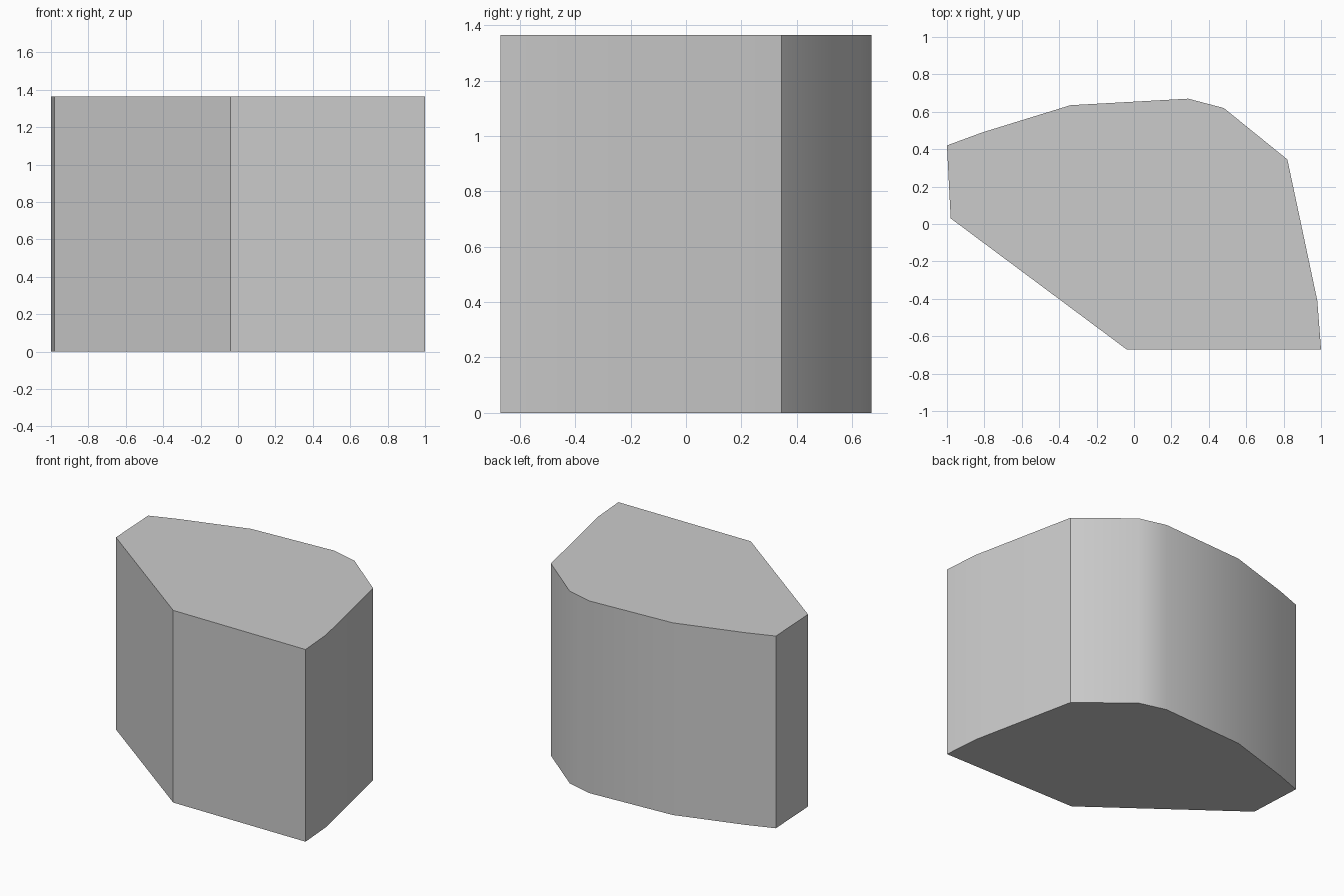
import bpy
import bmesh
import math

HEIGHT = 1.365
# Footprint corners, counter-clockwise seen from above
OUTLINE = [(-1, 0.42), (-0.98, 0.03), (-0.04, -0.67), (1, -0.67), (0.98, -0.41),
           (0.82, 0.345), (0.48, 0.62), (0.29, 0.67), (-0.34, 0.635), (-0.81, 0.49)]

cube = bpy.data.objects.get("Cube")
if cube:
    bpy.data.objects.remove(cube, do_unlink=True)

# Plain grey
grey = bpy.data.materials.new("light_grey")
grey.use_nodes = True
colour = (0.6, 0.6, 0.6, 1)
grey.diffuse_color = colour
grey.node_tree.nodes["Principled BSDF"].inputs["Base Color"].default_value = colour

# Solid block: footprint extruded straight up
bm = bmesh.new()
base = bm.faces.new([bm.verts.new((x, y, 0)) for x, y in OUTLINE])
extruded = bmesh.ops.extrude_face_region(bm, geom=[base], use_keep_orig=True)
top_verts = [g for g in extruded["geom"] if isinstance(g, bmesh.types.BMVert)]
bmesh.ops.translate(bm, verts=top_verts, vec=(0, 0, HEIGHT))
bmesh.ops.recalc_face_normals(bm, faces=bm.faces)

mesh = bpy.data.meshes.new("block")
bm.to_mesh(mesh)
bm.free()
mesh.materials.append(grey)
block = bpy.data.objects.new("block", mesh)
bpy.context.collection.objects.link(block)

# Soft shading round the back, crisp main corners
bpy.ops.object.select_all(action="DESELECT")
block.select_set(True)
bpy.context.view_layer.objects.active = block
bpy.ops.object.shade_smooth_by_angle(angle=math.radians(30))
